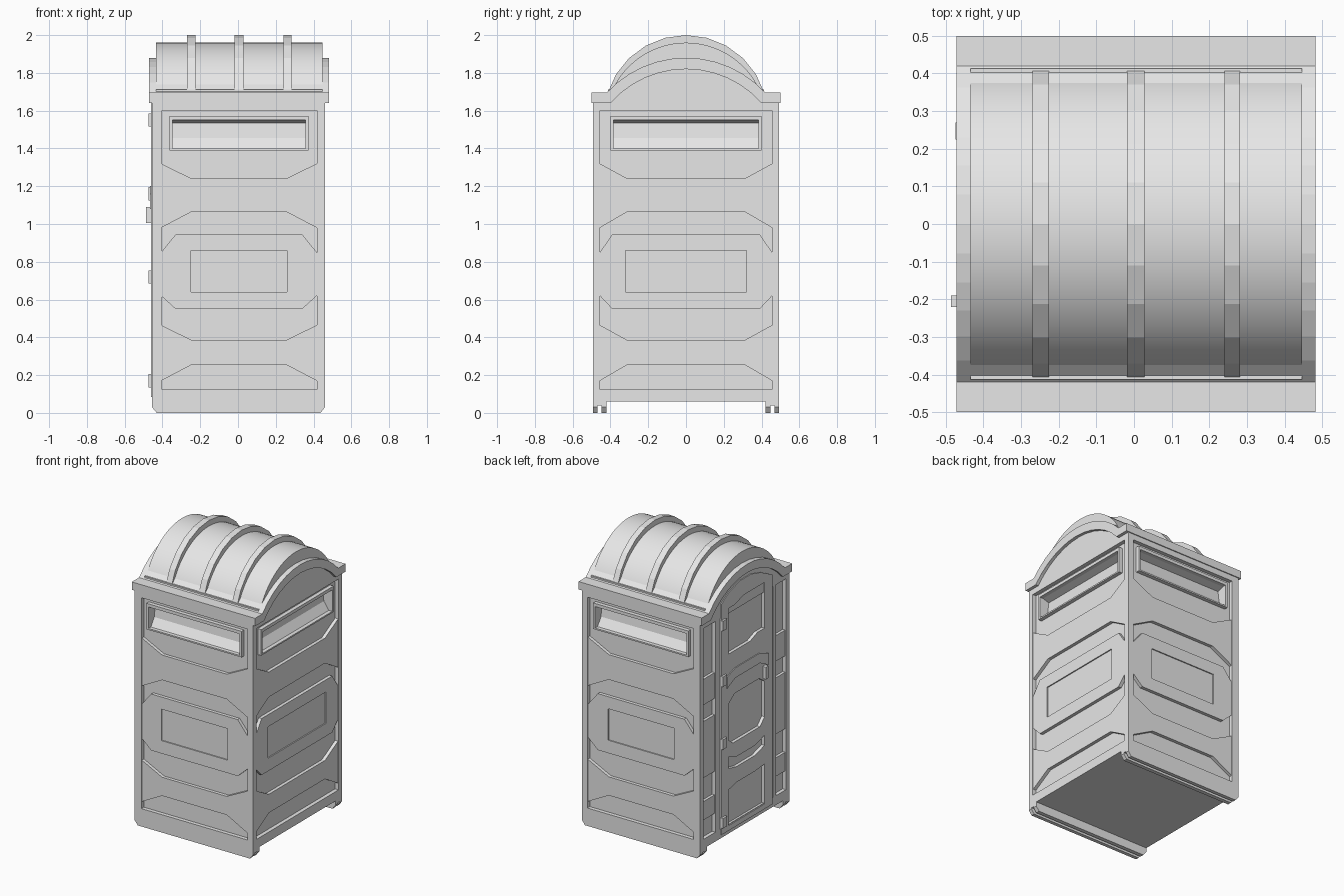
import bpy, bmesh, math

cube = bpy.data.objects.get("Cube")
if cube:
    bpy.data.objects.remove(cube)

grey = bpy.data.materials.new("plain_grey")
grey.use_nodes = True
grey.diffuse_color = (0.8, 0.8, 0.8, 1)
grey.node_tree.nodes["Principled BSDF"].inputs["Base Color"].default_value = (0.8, 0.8, 0.8, 1)

# Each wall maps (across, up, outward) to world space; outward 0 is the frame surface
FRONT = lambda u, z, d: (0.005 + u, -0.493 - d, z)
BACK = lambda u, z, d: (0.005 + u, 0.493 + d, z)
RIGHT = lambda u, z, d: (0.46 + d, u, z)
DOOR = lambda u, z, d: (-0.455 - d, u, z)
ALONG_X = lambda y, z, x: (x, y, z)
ALONG_Y = lambda x, z, y: (x, y, z)
RECESS = -0.027


def prism(name, pts, place, d0, d1):
    """Extrude a flat outline between two depths."""
    bm = bmesh.new()
    ends = [[bm.verts.new(place(u, z, d)) for u, z in pts] for d in (d0, d1)]
    n = len(pts)
    for ring in ends:
        bm.faces.new(ring)
    for i in range(n):
        j = (i + 1) % n
        bm.faces.new((ends[0][i], ends[0][j], ends[1][j], ends[1][i]))
    bmesh.ops.recalc_face_normals(bm, faces=bm.faces)
    mesh = bpy.data.meshes.new(name)
    bm.to_mesh(mesh)
    bm.free()
    mesh.materials.append(grey)
    obj = bpy.data.objects.new(name, mesh)
    bpy.context.scene.collection.objects.link(obj)
    return obj


def rect(u0, u1, z0, z1):
    return [(u0, z0), (u1, z0), (u1, z1), (u0, z1)]


def box(name, x, y, z):
    return prism(name, rect(x[0], x[1], z[0], z[1]), ALONG_Y, y[0], y[1])


def arc(half, base, top, n):
    """Circular arch outline from +half to -half."""
    rise = top - base
    r = (half * half + rise * rise) / (2 * rise)
    a = math.asin(half / r)
    return [(r * math.sin(a - 2 * a * i / n), top - r + r * math.cos(a - 2 * a * i / n))
            for i in range(n + 1)]


def cut(target, cutters):
    """Subtract helper solids and bake the result."""
    for c in cutters:
        c.hide_render = True
        m = target.modifiers.new("cut", "BOOLEAN")
        m.operation, m.solver, m.object = "DIFFERENCE", "EXACT", c
    bpy.context.view_layer.update()
    graph = bpy.context.evaluated_depsgraph_get()
    mesh = bpy.data.meshes.new_from_object(target.evaluated_get(graph))
    target.modifiers.clear()
    target.data = mesh
    for c in cutters:
        bpy.data.objects.remove(c)


def chevron(w, inner, top_out, top_in, low_in, low_out):
    """Band whose ends flare up and down."""
    return [(-w, low_out), (-inner, low_in), (inner, low_in), (w, low_out),
            (w, top_out), (inner, top_in), (-inner, top_in), (-w, top_out)]


# Body core with corner posts, rails and gables
core = box("body_core", (-0.43, 0.433), (-0.466, 0.466), (0.06, 1.62))
for sy in (-1, 1):
    for x in ((-0.455, -0.402), (0.418, 0.46)):
        box("corner_post", x, sorted((sy * 0.455, sy * 0.493)), (0.06, 1.64))
box("bottom_rail", (-0.455, 0.46), (-0.493, 0.493), (0.06, 0.125))
box("top_rail", (-0.455, 0.46), (-0.493, 0.493), (1.6, 1.645))
prism("gable", arc(0.41, 1.64, 1.83, 16), ALONG_X, -0.455, 0.46)

# Decorated walls: two raised bands, a label panel and a vent each
vent_cutters = []
for label, place, w, band, hexa, plate, vent in (
        ("front", FRONT, 0.412, 0.25, 0.335, 0.255, 0.368),
        ("back", BACK, 0.412, 0.25, 0.335, 0.255, 0.368),
        ("right", RIGHT, 0.456, 0.31, 0.39, 0.32, 0.4)):
    top = -0.004
    prism(label + "_upper_band", chevron(w, band, 1.32, 1.24, 1.065, 0.98), place, RECESS - 0.01, top)
    prism(label + "_lower_band", chevron(w, band, 0.465, 0.385, 0.255, 0.17), place, RECESS - 0.01, top)
    panel = prism(label + "_label_panel",
                  [(-w, 0.62), (-hexa, 0.55), (hexa, 0.55), (w, 0.62),
                   (w, 0.85), (hexa, 0.945), (-hexa, 0.945), (-w, 0.85)], place, RECESS - 0.01, top)
    cut(panel, [prism("label_cutter", rect(-plate, plate, 0.64, 0.86), place, -0.012, 0.05)])

    # Vent surround and its sloping hollow
    v = vent - 0.015
    for part in (rect(-vent, vent, 1.39, 1.4), rect(-vent, vent, 1.55, 1.572),
                 rect(-vent, -v, 1.4, 1.55), rect(v, vent, 1.4, 1.55)):
        prism(label + "_vent_frame", part, place, RECESS - 0.01, 0)
    hollow = lambda d, z, u, p=place: p(u, z, d)
    vent_cutters.append(prism("vent_cutter",
                              [(0.02, 1.4), (RECESS, 1.4), (-0.065, 1.455), (-0.075, 1.535),
                               (RECESS, 1.55), (0.02, 1.55)], hollow, -v, v))
cut(core, vent_cutters)

# Door side: narrow panels beside the door
for side in (-1, 1):
    inner, outer = (0.325, 0.456) if side > 0 else (0.345, 0.456)
    mid, half = side * (inner + outer) / 2, (outer - inner) / 2
    shift = lambda u, z, d, m=mid: DOOR(u + m, z, d)
    for z0, z1 in ((1.06, 1.24), (0.55, 0.945), (0.255, 0.385)):
        prism("side_panel_band", rect(-half, half, z0, z1), shift, RECESS - 0.01, -0.006)
    edge = side * 0.275 if side > 0 else side * 0.31
    prism("door_jamb", rect(min(edge, side * inner), max(edge, side * inner), 0.1, 1.62),
          DOOR, RECESS - 0.01, 0)

# Door leaf with an arched head and recessed panels
door = prism("door", [(-0.3, 0.085), (0.265, 0.085), (0.265, 1.7), (0.17, 1.755), (0.06, 1.785),
                      (-0.06, 1.785), (-0.17, 1.755), (-0.3, 1.69)], DOOR, RECESS - 0.01, 0.006)
outlines = (
    [(-0.21, 1.35), (-0.13, 1.35), (-0.05, 1.32), (0.19, 1.32), (0.19, 1.64),
     (0.12, 1.64), (0.02, 1.67), (-0.21, 1.67)],
    [(-0.21, 0.73), (-0.16, 0.68), (0.14, 0.68), (0.19, 0.72), (0.19, 0.97),
     (0.12, 1.02), (-0.15, 1.02), (-0.21, 0.98)],
    [(-0.21, 0.53), (-0.1, 0.5), (0.1, 0.5), (0.19, 0.52), (0.19, 0.6), (0.1, 0.57),
     (-0.1, 0.57), (-0.21, 0.6)],
    [(-0.21, 0.12), (0.19, 0.12), (0.19, 0.37), (0.1, 0.39), (-0.1, 0.39), (-0.21, 0.4)])
cut(door, [prism("door_cutter", o, DOOR, -0.016, 0.05) for o in outlines])
prism("door_band", [(-0.25, 1.08), (-0.15, 1.13), (0.12, 1.13), (0.21, 1.09), (0.21, 1.17),
                    (0.12, 1.2), (-0.15, 1.2), (-0.25, 1.16)], DOOR, 0, 0.012)
for z in (0.17, 0.72, 1.16, 1.55):
    prism("hinge", rect(0.225, 0.27, z - 0.035, z + 0.035), DOOR, 0, 0.02)
prism("handle", rect(-0.22, -0.19, 1.005, 1.09), DOOR, 0, 0.031)

# Eaves that rise into an arched trim at both gables
inner = arc(0.4, 1.64, 1.82, 12)
outer = arc(0.42, 1.695, 1.88, 12)
prism("eaves_trim", [(0.5, 1.64)] + inner + [(-0.5, 1.64), (-0.5, 1.695)] + outer[::-1]
      + [(0.5, 1.695)], ALONG_X, -0.472, 0.482)

# Barrel roof with ribs
box("roof_base", (-0.435, 0.447), (-0.413, 0.413), (1.68, 1.712))
roof = prism("roof_shell", arc(0.398, 1.69, 1.96, 28), ALONG_X, -0.435, 0.447)
for p in roof.data.polygons:
    p.use_smooth = True
roof.data.set_sharp_from_angle(angle=math.radians(30))
for x0, x1 in ((-0.27, -0.226), (-0.018, 0.028), (0.24, 0.282)):
    prism("roof_rib", arc(0.416, 1.69, 2.0, 10), ALONG_X, x0, x1)

# Skids: a cap with two chamfered runners on each side
for s in (-1, 1):
    box("skid_cap", (-0.455, 0.46), sorted((s * 0.42, s * 0.493)), (0.038, 0.07))
    for y0, y1 in ((0.42, 0.448), (0.468, 0.493)):
        prism("skid_runner", [(-0.43, 0), (0.437, 0), (0.46, 0.03), (0.46, 0.06),
                              (-0.455, 0.06), (-0.455, 0.03)], ALONG_Y, s * y0, s * y1)
